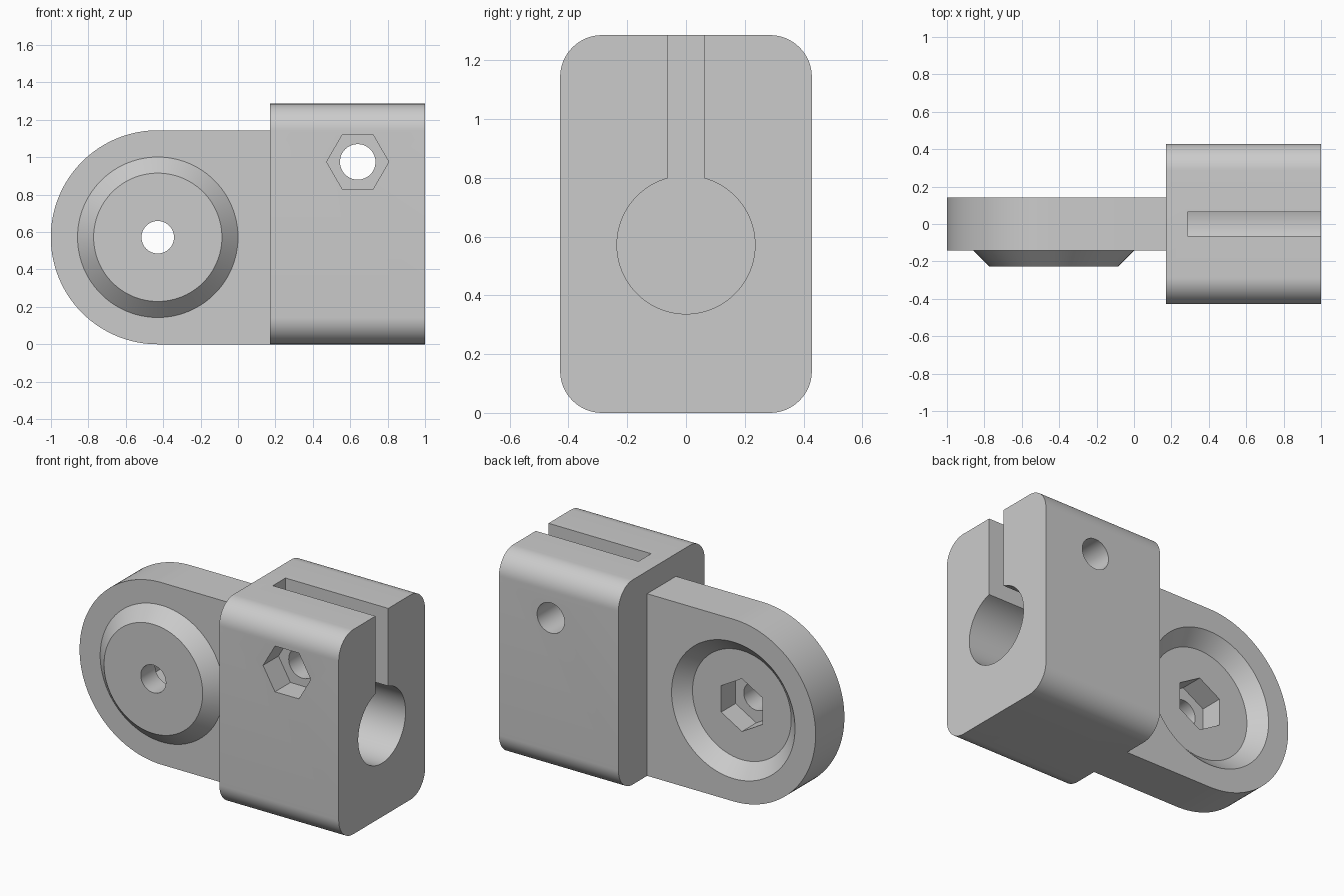
import bpy, math
from mathutils import Matrix

cube = bpy.data.objects.get("Cube")
if cube:
    bpy.data.objects.remove(cube, do_unlink=True)

grey = bpy.data.materials.new("plain_grey")
grey.use_nodes = True
COLOUR = (0.6, 0.6, 0.6, 1)
grey.diffuse_color = COLOUR
grey.node_tree.nodes["Principled BSDF"].inputs["Base Color"].default_value = COLOUR


def loft(name, rings):
    """Solid through matching rings of points, capped at both ends."""
    n = len(rings[0])
    verts = [p for ring in rings for p in ring]
    faces = [tuple(range(n))[::-1], tuple(range(len(verts) - n, len(verts)))]
    for r in range(len(rings) - 1):
        a = r * n
        faces += [(a + i, a + (i + 1) % n, a + n + (i + 1) % n, a + n + i) for i in range(n)]
    mesh = bpy.data.meshes.new(name)
    mesh.from_pydata(verts, [], faces)
    mesh.materials.append(grey)
    obj = bpy.data.objects.new(name, mesh)
    bpy.context.collection.objects.link(obj)
    # Make the normals point outwards
    import bmesh
    bm = bmesh.new()
    bm.from_mesh(mesh)
    bmesh.ops.recalc_face_normals(bm, faces=bm.faces)
    bm.to_mesh(mesh)
    bm.free()
    return obj


def arc(cu, cv, r, start, end, n):
    return [(cu + r * math.cos(math.radians(start + (end - start) * i / n)),
             cv + r * math.sin(math.radians(start + (end - start) * i / n))) for i in range(n + 1)]


def along_y(name, sections):
    return loft(name, [[(u, y, v) for u, v in pts] for y, pts in sections])


def along_x(name, pts, x0, x1):
    return loft(name, [[(x, u, v) for u, v in pts] for x in (x0, x1)])


def disc(c, r, n=96, turn=0):
    return arc(*c, r, turn, turn + 360, n)[:-1]


def boolean(target, tool, operation):
    mod = target.modifiers.new(tool.name, 'BOOLEAN')
    mod.operation, mod.solver, mod.object = operation, 'EXACT', tool
    bpy.context.view_layer.objects.active = target
    bpy.ops.object.modifier_apply(modifier=mod.name)
    bpy.data.objects.remove(tool, do_unlink=True)


PIVOT, BOLT = (-0.429, 0.572), (0.64, 0.975)
HALF, TOP, R = 0.4285, 1.286, 0.143

# Clamp block with rounded long edges
corners = [(HALF - R, TOP - R, 0), (R - HALF, TOP - R, 90), (R - HALF, R, 180), (HALF - R, R, 270)]
profile = [p for u, v, a in corners for p in arc(u, v, R, a, a + 90, 16)]
block = along_x("clamp_block", profile, 0.17, 1)

# Pivot plate with a round end, and its tapered boss
outline = arc(*PIVOT, 0.572, 90, 270, 64) + [(0.3, 0), (0.3, 1.144)]
plate = along_y("pivot_plate", [(-0.143, outline), (0.143, outline)])
boss = along_y("boss", [(-0.1, disc(PIVOT, 0.429)), (-0.143, disc(PIVOT, 0.429)),
                        (-0.228, disc(PIVOT, 0.343))])
boolean(plate, boss, 'UNION')
boolean(block, plate, 'UNION')
body = block
body.name = "clamp_arm"

# Tube bore and clamping slot
boolean(body, along_x("bore", disc((0, 0.572), 0.235), 0.286, 1.2), 'DIFFERENCE')
slot = [(-0.063, 0.6), (0.063, 0.6), (0.063, 1.5), (-0.063, 1.5)]
boolean(body, along_x("slot", slot, 0.286, 1.2), 'DIFFERENCE')

# Tapered recess behind the boss, then bolt holes and nut pockets
cuts = [
    ("recess", [(0.058, disc(PIVOT, 0.343)), (0.143, disc(PIVOT, 0.429)), (0.3, disc(PIVOT, 0.429))]),
    ("pivot_nut", [(-0.085, disc(PIVOT, 0.166, 6, 30)), (0.1, disc(PIVOT, 0.166, 6, 30))]),
    ("pivot_hole", [(-0.5, disc(PIVOT, 0.087, 48)), (0.5, disc(PIVOT, 0.087, 48))]),
    ("clamp_nut", [(-0.6, disc(BOLT, 0.166, 6)), (-0.275, disc(BOLT, 0.166, 6))]),
    ("clamp_hole", [(-0.6, disc(BOLT, 0.095, 48)), (0.6, disc(BOLT, 0.095, 48))]),
]
for name, sections in cuts:
    boolean(body, along_y(name, sections), 'DIFFERENCE')

bpy.ops.object.select_all(action='DESELECT')
body.select_set(True)
bpy.context.view_layer.objects.active = body
bpy.ops.object.shade_smooth_by_angle(angle=math.radians(25))
